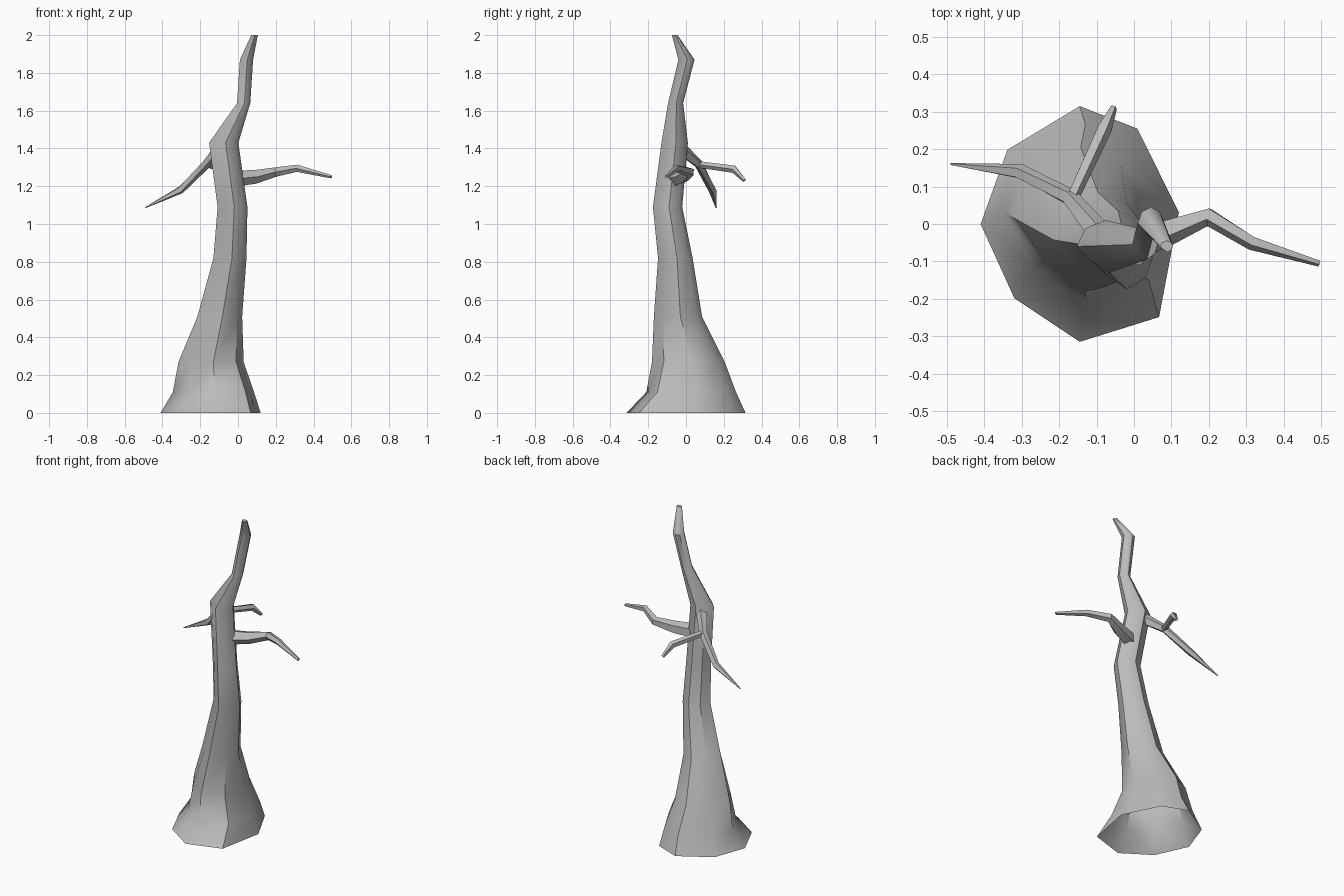
import bpy, bmesh, math
from mathutils import Vector

cube = bpy.data.objects.get("Cube")
if cube:
    bpy.data.objects.remove(cube, do_unlink=True)

bark = bpy.data.materials.new("grey bark")
bark.use_nodes = True
GREY = (0.5, 0.5, 0.5, 1)
bark.diffuse_color = GREY
bark.node_tree.nodes["Principled BSDF"].inputs["Base Color"].default_value = GREY


def loft(name, rings, cap_start=False):
    """Skin a list of equal-sized point rings and close the far end."""
    bm = bmesh.new()
    loops = [[bm.verts.new(p) for p in ring] for ring in rings]
    n = len(loops[0])
    for a, b in zip(loops, loops[1:]):
        for i in range(n):
            j = (i + 1) % n
            bm.faces.new((a[i], a[j], b[j], b[i]))
    bm.faces.new(loops[-1])
    if cap_start:
        bm.faces.new(loops[0][::-1])
    mesh = bpy.data.meshes.new(name)
    bm.to_mesh(mesh)
    bm.free()
    mesh.materials.append(bark)
    obj = bpy.data.objects.new(name, mesh)
    bpy.context.collection.objects.link(obj)
    bpy.ops.object.select_all(action="DESELECT")
    obj.select_set(True)
    bpy.context.view_layer.objects.active = obj
    bpy.ops.object.shade_smooth_by_angle(angle=math.radians(42))
    return obj


def branch(name, points, radii, sides=5):
    """Tapering bent limb whose rings follow the mean direction at each joint."""
    pts = [Vector(p) for p in points]
    rings = []
    for i, p in enumerate(pts):
        d = (pts[min(i + 1, len(pts) - 1)] - pts[max(i - 1, 0)]).normalized()
        side = d.cross(Vector((0, 0, 1))).normalized()
        up = side.cross(d)
        ring = []
        for k in range(sides):
            a = math.tau * k / sides
            ring.append(p + radii[i] * (side * math.cos(a) - up * math.sin(a)))
        rings.append(ring[::-1])
    return loft(name, rings, True)


# Trunk cross-sections, counter-clockwise, in unit bounds: flared foot and ridged stem
foot = [(-1, 0), (-.66, -.63), (0, -1), (.8, -.79), (1, .1), (.58, .81), (0, 1), (-.73, .63)]
stem = [(-1, 0), (-.5, -.55), (.12, -1), (.75, -.6), (1, .1), (.65, .75), (0, 1), (-.7, .7)]

# Height, x range, y range, share of the stem section
levels = [
    (0, -.41, .12, -.315, .315, 0),
    (.11, -.345, .085, -.21, .265, .2),
    (.27, -.315, .03, -.18, .205, .6),
    (.51, -.215, .022, -.17, .085, 1),
    (.82, -.13, .045, -.148, .035, 1),
    (1.09, -.108, .05, -.175, -.02, 1),
    (1.43, -.153, .002, -.13, .01, 1),
    (1.64, -.005, .065, -.095, -.015, 1),
    (1.87, .01, .08, -.04, .045, 1),
    (2, .07, .105, -.075, -.045, 1),
]
rings = []
for z, x0, x1, y0, y1, t in levels:
    ring = []
    for f, s in zip(foot, stem):
        u, v = Vector(f).lerp(Vector(s), t)
        ring.append(((x0 + x1) / 2 + u * (x1 - x0) / 2,
                     (y0 + y1) / 2 + v * (y1 - y0) / 2, z))
    rings.append(ring)
loft("trunk", rings)

# Limbs
branch("left_branch",
       [(-.02, -.06, 1.24), (.09, -.02, 1.25), (.2, .02, 1.275), (.315, -.05, 1.295), (.495, -.105, 1.25)],
       [.045, .038, .026, .02, .009])
branch("right_branch",
       [(-.09, -.03, 1.4), (-.17, .07, 1.315), (-.305, .14, 1.18), (-.49, .16, 1.087)],
       [.035, .024, .021, .003])
branch("back_branch",
       [(-.165, .07, 1.315), (-.08, .255, 1.29), (-.055, .31, 1.23)],
       [.018, .021, .01])
